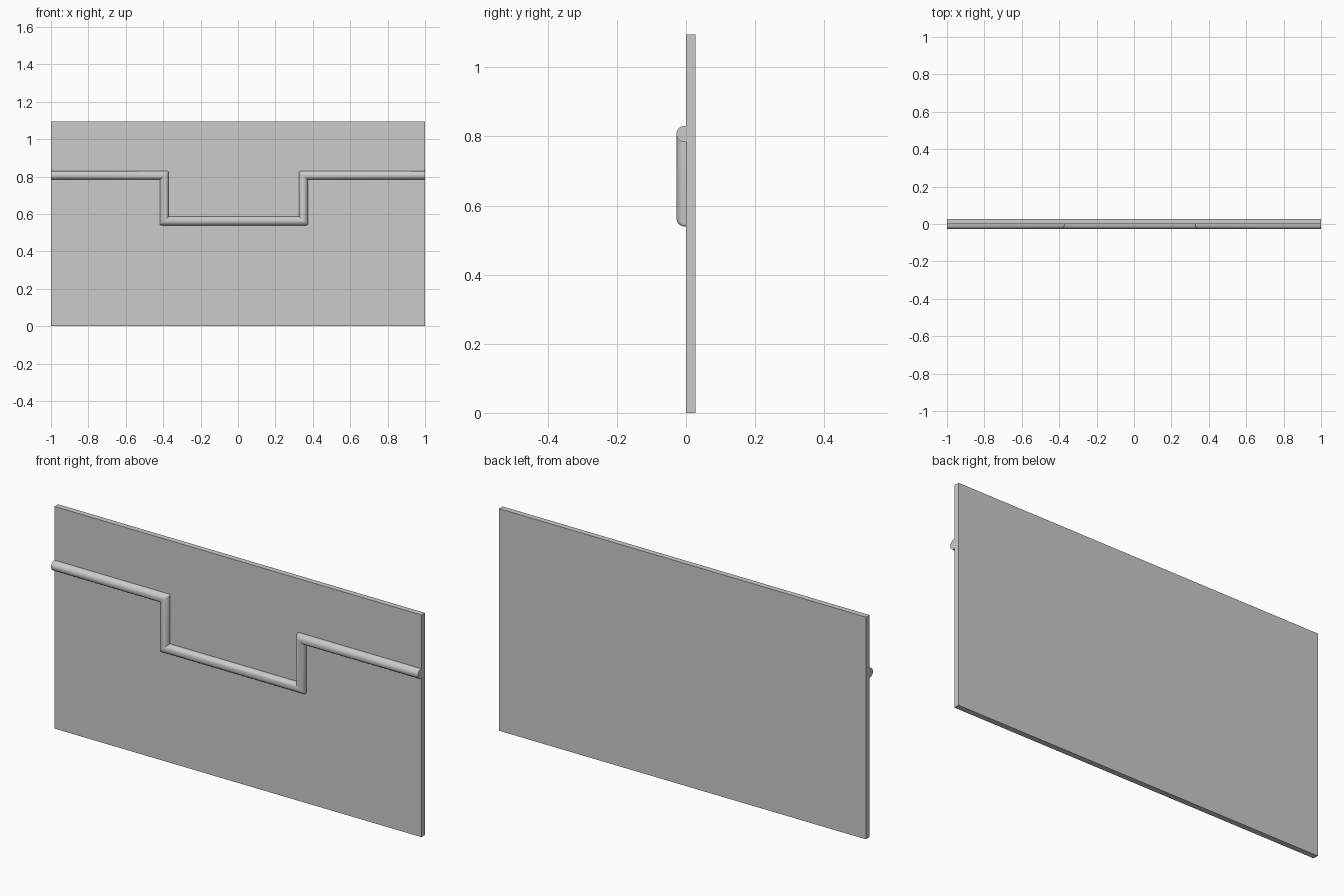
import bpy, bmesh
from math import sin, cos, pi
from mathutils import Vector

if "Cube" in bpy.data.objects:
    bpy.data.objects.remove(bpy.data.objects["Cube"])

THICK = 0.0275
TOP = 1.095


def finish(name, bm):
    bmesh.ops.recalc_face_normals(bm, faces=bm.faces[:])
    mesh = bpy.data.meshes.new(name)
    bm.to_mesh(mesh)
    bm.free()
    obj = bpy.data.objects.new(name, mesh)
    bpy.context.collection.objects.link(obj)
    return obj


# Flat back panel
bm = bmesh.new()
bmesh.ops.create_cube(bm, size=1)
for v in bm.verts:
    v.co = Vector((v.co.x * 2, (v.co.y + 0.5) * THICK, (v.co.z + 0.5) * TOP))
finish("panel", bm)

# Stepped half-round moulding: D profile swept along a mitred path
path = [Vector(p) for p in ((-1, 0.807), (-0.394, 0.807), (-0.394, 0.563),
                            (0.35, 0.563), (0.35, 0.807), (1, 0.807))]
R, SEG = 0.0235, 16
base = -(THICK - R)
profile = [(-R, 0)] + [(-R * cos(pi * i / SEG), base - R * sin(pi * i / SEG))
                       for i in range(SEG + 1)] + [(R, 0)]

bm = bmesh.new()
rings = []
for i, p in enumerate(path):
    dirs = []
    if i > 0:
        dirs.append((p - path[i - 1]).normalized())
    if i < len(path) - 1:
        dirs.append((path[i + 1] - p).normalized())
    normals = [Vector((-d.y, d.x)) for d in dirs]
    # right-angle mitre is the sum of both side normals
    side = sum(normals, Vector((0, 0)))
    rings.append([bm.verts.new((p.x + side.x * s, y, p.y + side.y * s))
                  for s, y in profile])
n = len(profile)
for a, b in zip(rings, rings[1:]):
    for j in range(n):
        k = (j + 1) % n
        bm.faces.new((a[j], a[k], b[k], b[j]))
bm.faces.new(rings[0])
bm.faces.new(rings[-1])
bmesh.ops.recalc_face_normals(bm, faces=bm.faces[:])

# Slightly round the outer mitre corners
outer = [e for e in bm.edges
         if e.calc_face_angle_signed(0) > 0.6
         and all(abs(v.co.x) < 0.99 for v in e.verts)
         and any(v.co.y < -1e-5 for v in e.verts)]
bmesh.ops.bevel(bm, geom=outer, offset=0.007, segments=3, profile=0.5,
                affect='EDGES', clamp_overlap=True)
moulding = finish("moulding", bm)

bpy.ops.object.select_all(action='DESELECT')
moulding.select_set(True)
bpy.context.view_layer.objects.active = moulding
bpy.ops.object.shade_smooth_by_angle(angle=0.6)
